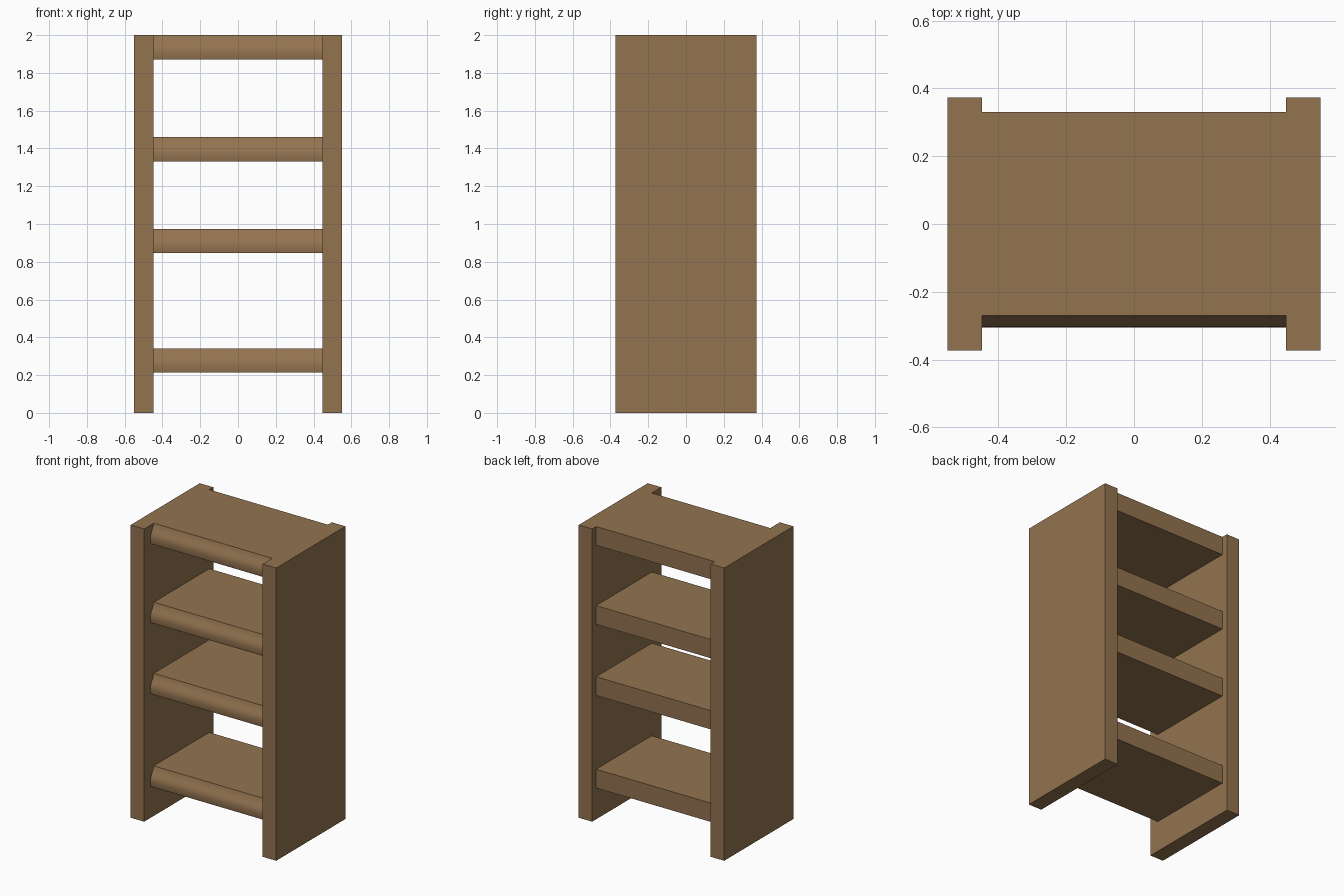
import bpy, bmesh, math

if "Cube" in bpy.data.objects:
    bpy.data.objects.remove(bpy.data.objects["Cube"])

wood = bpy.data.materials.new("brown_wood")
wood.diffuse_color = (0.29, 0.172, 0.08, 1)
wood.use_nodes = True
wood.node_tree.nodes["Principled BSDF"].inputs["Base Color"].default_value = wood.diffuse_color


def extrude_profile(name, profile, x0, x1):
    """Extrude a closed (y, z) profile along x."""
    bm = bmesh.new()
    face = bm.faces.new([bm.verts.new((x0, y, z)) for y, z in profile])
    ext = bmesh.ops.extrude_face_region(bm, geom=[face])
    moved = [g for g in ext["geom"] if isinstance(g, bmesh.types.BMVert)]
    bmesh.ops.translate(bm, verts=moved, vec=(x1 - x0, 0, 0))
    bmesh.ops.recalc_face_normals(bm, faces=bm.faces)
    mesh = bpy.data.meshes.new(name)
    bm.to_mesh(mesh)
    bm.free()
    mesh.materials.append(wood)
    ob = bpy.data.objects.new(name, mesh)
    bpy.context.collection.objects.link(ob)
    return ob


# Side panels
panel = [(-0.373, 0), (0.373, 0), (0.373, 2), (-0.373, 2)]
extrude_profile("left_side_panel", panel, -0.55, -0.448)
extrude_profile("right_side_panel", panel, 0.448, 0.55)

# Shelves with a moulded front edge (y, height above the shelf's underside)
nose = [(-0.27, 0.128), (-0.274, 0.114), (-0.280, 0.100), (-0.288, 0.085),
        (-0.297, 0.070), (-0.303, 0.055), (-0.305, 0.040), (-0.305, 0.015),
        (-0.302, 0)]
for i, z in enumerate((0.214, 0.846, 1.332, 1.872)):
    profile = [(y, z + h) for y, h in nose] + [(0.33, z), (0.33, z + 0.128)]
    shelf = extrude_profile(f"shelf_{i + 1}", profile, -0.448, 0.448)
    bpy.ops.object.select_all(action='DESELECT')
    shelf.select_set(True)
    bpy.context.view_layer.objects.active = shelf
    bpy.ops.object.shade_smooth_by_angle(angle=math.radians(30))
